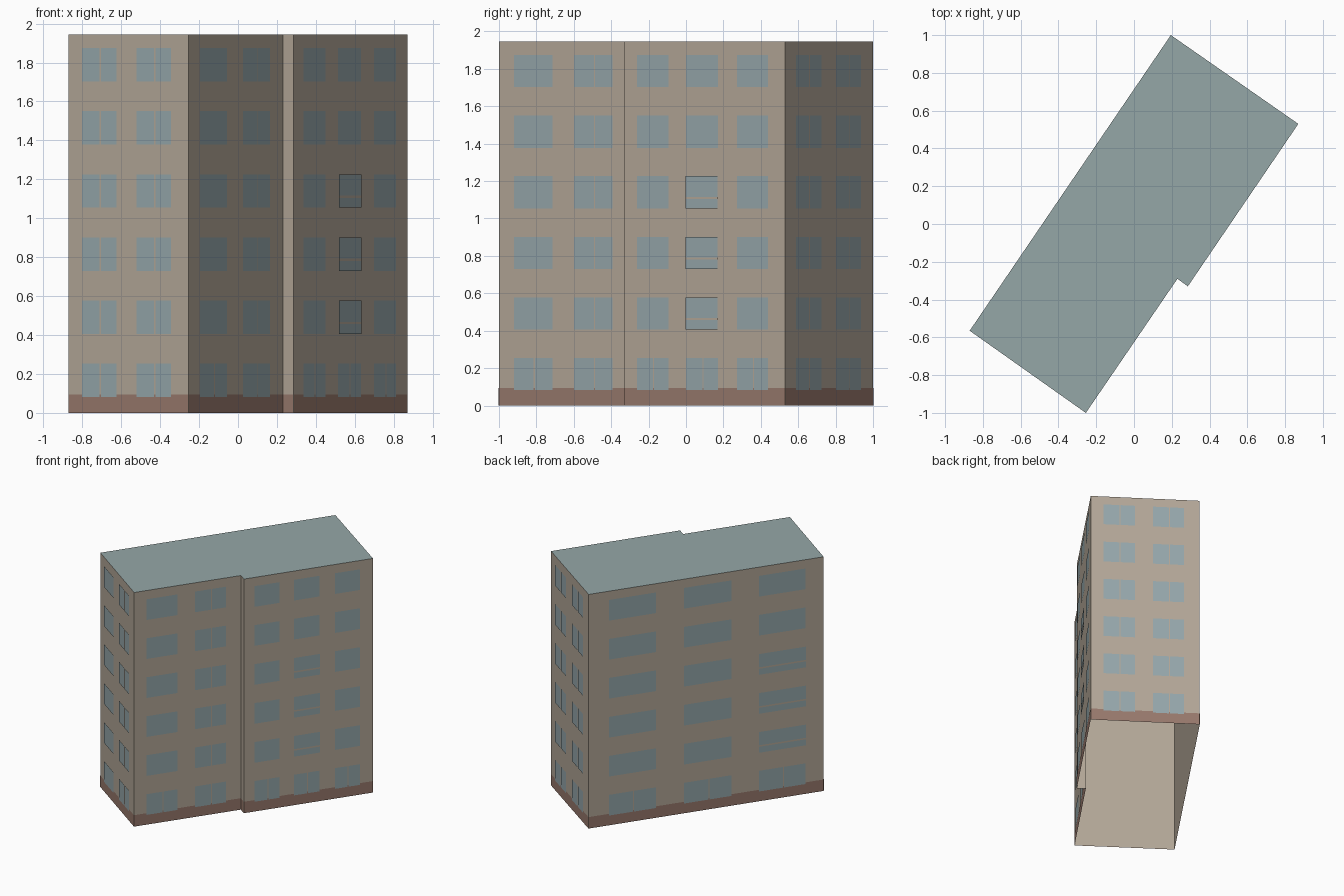
import bpy
import bmesh
from mathutils import Vector

cube = bpy.data.objects.get("Cube")
if cube:
    bpy.data.objects.remove(cube, do_unlink=True)


def material(name, rgb):
    m = bpy.data.materials.new(name)
    m.use_nodes = True
    m.diffuse_color = (*rgb, 1)
    m.node_tree.nodes["Principled BSDF"].inputs["Base Color"].default_value = (*rgb, 1)
    return m


BEIGE = material("beige wall", (0.45, 0.385, 0.31))
BROWN = material("brown plinth", (0.31, 0.19, 0.15))
GLASS = material("blue grey glass", (0.30, 0.385, 0.405))
ROOF = material("grey green roof", (0.30, 0.39, 0.39))

HEIGHT, PLINTH = 1.945, 0.095
FLOORS, SILL, STOREY, WINDOW = 6, 0.082, 0.324, 0.172

# Footprint corners, counterclockwise
corners = [Vector(p) for p in ((-0.87, -0.565), (-0.255, -1), (0.23, -0.29),
                               (0.285, -0.33), (0.87, 0.53), (0.195, 1))]

# Window columns on each wall as (start, end) fractions of its length
ends = [(0.115, 0.405), (0.57, 0.858)]
front_long = [(0.081, 0.276), (0.387, 0.586), (0.703, 0.897)]
back_long = [(0.085, 0.285), (0.404, 0.608), (0.724, 0.923)]
columns = [ends, ends, [], front_long, ends, back_long]
balconies = {3: 1, 5: 2}      # wall: column with railings
split_walls = (0, 4)          # walls where every window has a mullion


def finish(bm, name, mats):
    mesh = bpy.data.meshes.new(name)
    bm.to_mesh(mesh)
    bm.free()
    for m in mats:
        mesh.materials.append(m)
    obj = bpy.data.objects.new(name, mesh)
    bpy.context.collection.objects.link(obj)
    return obj


def panel(bm, wall, t0, t1, z0, z1, out):
    """Upright rectangle lying just in front of a wall."""
    a, b = corners[wall], corners[(wall + 1) % len(corners)]
    d = (b - a).normalized()
    n = Vector((d.y, -d.x)) * out
    p, q = a.lerp(b, t0) + n, a.lerp(b, t1) + n
    return bm.faces.new([bm.verts.new((v.x, v.y, z))
                         for v, z in ((p, z0), (q, z0), (q, z1), (p, z1))])


# Wall shell, open underneath, closed by a flat roof
bm = bmesh.new()
low = [bm.verts.new((c.x, c.y, 0)) for c in corners]
high = [bm.verts.new((c.x, c.y, HEIGHT)) for c in corners]
for i in range(len(corners)):
    j = (i + 1) % len(corners)
    bm.faces.new((low[i], low[j], high[j], high[i]))
bm.faces.new(high).material_index = 1
finish(bm, "walls_and_roof", [BEIGE, ROOF])

# Plinth band around the base
bm = bmesh.new()
for wall in range(len(corners)):
    panel(bm, wall, 0, 1, 0, PLINTH, 0.002)
finish(bm, "plinth", [BROWN])

# Window panes, split by mullions or railings
panes, rails = bmesh.new(), bmesh.new()
for wall, cols in enumerate(columns):
    length = (corners[(wall + 1) % len(corners)] - corners[wall]).length
    for c, (t0, t1) in enumerate(cols):
        for floor in range(FLOORS):
            z0 = SILL + floor * STOREY
            z1 = z0 + WINDOW
            if balconies.get(wall) == c and floor in (1, 2, 3):
                panel(panes, wall, t0, t1, z0, z0 + 0.05, 0.008)
                panel(rails, wall, t0, t1, z0 + 0.05, z0 + 0.062, 0.009)
                panel(panes, wall, t0, t1, z0 + 0.062, z1, 0.008)
            elif wall in split_walls or floor == 0 or (wall == 1 and c == 1):
                mid, gap = t0 + (t1 - t0) * 0.53, 0.004 / length
                panel(panes, wall, t0, mid - gap, z0, z1, 0.004)
                panel(panes, wall, mid + gap, t1, z0, z1, 0.004)
            else:
                panel(panes, wall, t0, t1, z0, z1, 0.004)
finish(panes, "window_panes", [GLASS])
finish(rails, "balcony_rails", [BEIGE])
